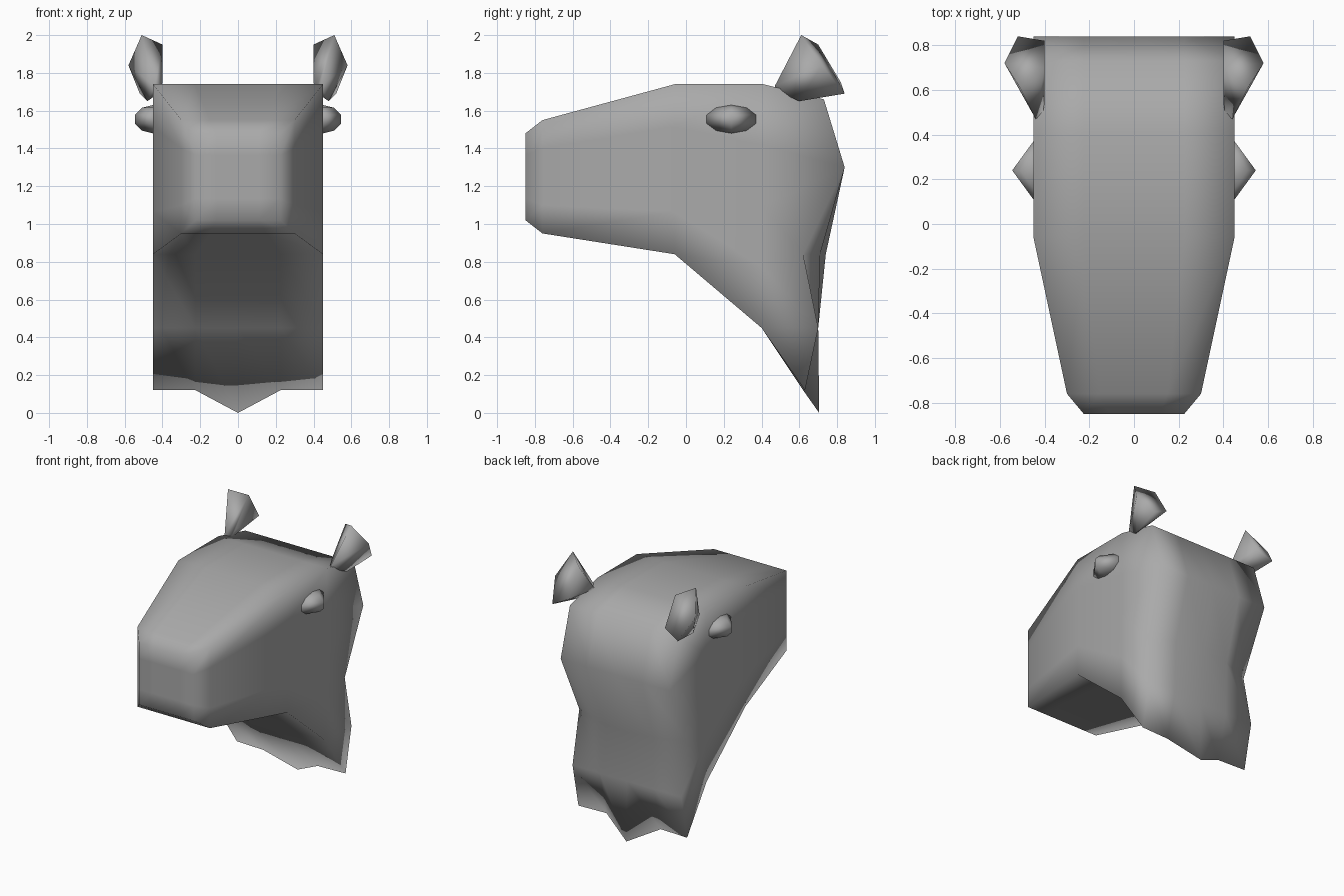
import bpy, bmesh
from mathutils import Vector, Matrix

cube = bpy.data.objects.get("Cube")
if cube:
    bpy.data.objects.remove(cube, do_unlink=True)

grey = bpy.data.materials.new("plain grey")
grey.use_nodes = True
colour = (0.4, 0.4, 0.4, 1)
grey.diffuse_color = colour
grey.node_tree.nodes["Principled BSDF"].inputs["Base Color"].default_value = colour


def finish(bm, name):
    bmesh.ops.recalc_face_normals(bm, faces=bm.faces)
    for f in bm.faces:
        f.smooth = True
    mesh = bpy.data.meshes.new(name)
    bm.to_mesh(mesh)
    bm.free()
    mesh.materials.append(grey)
    obj = bpy.data.objects.new(name, mesh)
    bpy.context.collection.objects.link(obj)
    return obj


N = 4
# Head sections from muzzle to crown: half width, top (y, z), bottom (y, z)
sections = [
    (0.225, (-0.85, 1.48), (-0.85, 1.02)),
    (0.30, (-0.76, 1.55), (-0.76, 0.95)),
    (0.45, (-0.06, 1.74), (-0.06, 0.84)),
    (0.45, (0.41, 1.74), (0.40, 0.45)),
]
# Back of the neck, bottom to top: height, then y at centre, middle and edge
back_rows = [
    (0.12, 0.705, 0.62, 0.63),
    (0.45, 0.70, 0.70, 0.70),
    (0.84, 0.74, 0.71, 0.62),
    (1.30, 0.84, 0.84, 0.84),
    (1.66, 0.73, 0.73, 0.73),
]


def head_point(i, j, k):
    """Place grid corner i across, j along, k up."""
    side = i / N * 2 - 1
    if j < N:
        half, top, bottom = sections[j]
        y, z = Vector(bottom).lerp(Vector(top), k / N)
        return Vector((side * half, y, z))
    row = back_rows[k]
    tip = k == 0 and i == N // 2
    return Vector((side * 0.45, row[1 + abs(i - N // 2)], 0 if tip else row[0]))


# Head and neck: a subdivided box shaped by the sections
bm = bmesh.new()
corners = {}


def corner(cell):
    if cell not in corners:
        corners[cell] = bm.verts.new(head_point(*cell))
    return corners[cell]


for axis in range(3):
    for level in (0, N):
        for a in range(N):
            for b in range(N):
                quad = []
                for u, v in ((a, b), (a + 1, b), (a + 1, b + 1), (a, b + 1)):
                    cell = [u, v]
                    cell.insert(axis, level)
                    quad.append(corner(tuple(cell)))
                bm.faces.new(quad)
finish(bm, "head")

# Ears: narrow root flaring to a five-sided end
ear_points = [
    (0.51, 0.61, 2.0), (0.40, 0.70, 1.95), (0.40, 0.82, 1.75),
    (0.52, 0.84, 1.69), (0.58, 0.72, 1.84), (0.48, 0.60, 1.65),
    (0.44, 0.47, 1.73), (0.41, 0.49, 1.70), (0.40, 0.54, 1.75),
]
for side, label in ((1, "left"), (-1, "right")):
    bm = bmesh.new()
    for x, y, z in ear_points:
        bm.verts.new((side * x, y, z))
    bmesh.ops.convex_hull(bm, input=bm.verts)
    bmesh.ops.dissolve_limit(bm, angle_limit=0.1, verts=bm.verts, edges=bm.edges)
    finish(bm, label + "_ear")

    # Eyes: four-sided beads half sunk in the cheek
    bm = bmesh.new()
    place = Matrix.Translation((side * 0.45, 0.24, 1.555))
    bmesh.ops.create_uvsphere(bm, u_segments=4, v_segments=5, radius=1,
                              matrix=place @ Matrix.Diagonal((0.1, 0.137, 0.075, 1)))
    finish(bm, label + "_eye")
